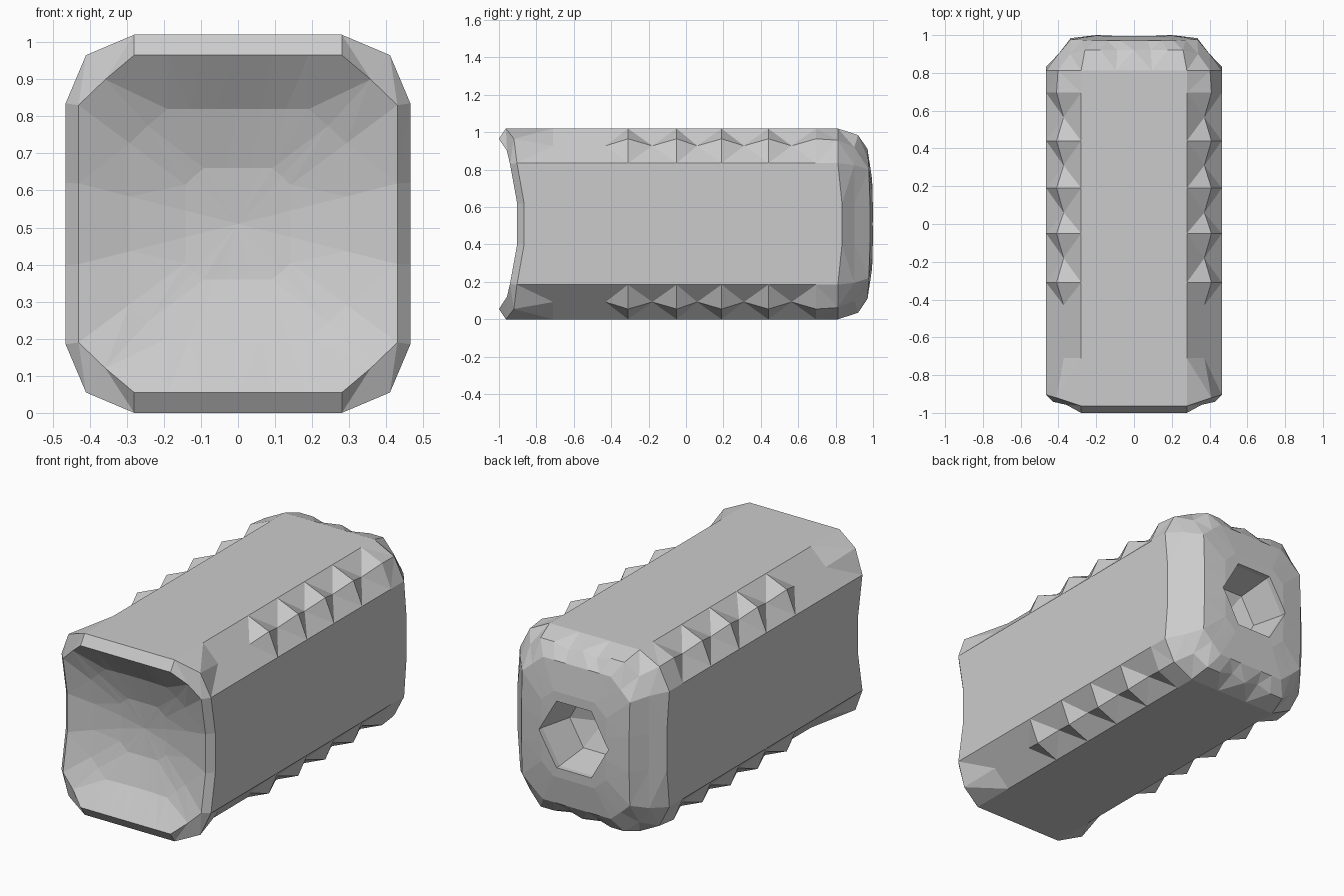
import bpy, bmesh, math

if "Cube" in bpy.data.objects:
    bpy.data.objects.remove(bpy.data.objects["Cube"])

MID_Z = 0.51


def section(hx, hz, cx, cz, m, dip=0.0):
    """Closed outline (x, dz): flat sides joined by corners whose middle
    point is flat (m=0) or bulged (m=1). dip notches top and bottom."""
    mx = (cx + hx) / 2 * (1 - m) + (hx - 0.055) * m
    mz = (cz + hz) / 2 * (1 - m) + (hz - 0.055) * m
    ts = [-1, -0.68, -0.34, 0, 0.34, 0.68, 1]
    top = [(cx * t, hz - (dip if abs(t) == 0.34 else 0)) for t in ts]
    side = [(hx, z) for z in (cz, 0.34 * cz, -0.34 * cz, -cz)]
    half = top + [(mx, mz)] + side + [(mx, -mz)]
    return half + [(-x, -z) for x, z in half]


def dish(x, dz):
    """Hollow of the striking face."""
    d = max(0, 1 - (dz / 0.455) ** 2) ** 0.8
    return -1 + 0.17 * (1 - (x / 0.68) ** 2) * d


bm = bmesh.new()
rings = []


def add_ring(pts, yfun):
    rings.append([bm.verts.new((x, yfun(x, z), MID_Z + z)) for x, z in pts])


full = (0.465, 0.51, 0.28, 0.325)
inner = section(0.43, 0.455, 0.28, 0.32, 0.15)

# hollow striking face, from the middle outwards
for s in (0.33, 0.68, 1.0):
    add_ring([(x * s, z * s) for x, z in inner], dish)
# front rim
rim = section(*full, 1)
rings.append([bm.verts.new((x, dish(a, b) + 0.037, MID_Z + z))
              for (x, z), (a, b) in zip(rim, inner)])

# body with notched corners
stations = [(-0.71, 0), (-0.43, 0), (-0.31, 1)]
for n in (-0.18, 0.06, 0.31, 0.565):
    stations += [(n, 0), (n + 0.13, 1)]
for y, m in stations:
    add_ring(section(*full, m), lambda x, z: y)

# rounded back end
add_ring(section(*full, 0.8),
         lambda x, z: 0.812 + (0.022 if abs(z) < 0.2 else 0))
add_ring(section(0.40, 0.475, 0.26, 0.315, 0.6, 0.025),
         lambda x, z: 0.92 - 0.02 * (abs(x) > 0.3))
add_ring(section(0.335, 0.40, 0.21, 0.29, 0.3),
         lambda x, z: 0.985 - 0.09 * z * z)
add_ring([(x * 0.6, z * 0.6) for x, z in section(0.335, 0.40, 0.21, 0.29, 0.3)],
         lambda x, z: 1.0 - 0.09 * z * z)

# skin between the rings, then close both ends
for a, b in zip(rings, rings[1:]):
    n = len(a)
    for i in range(n):
        j = (i + 1) % n
        bm.faces.new((a[i], a[j], b[j], b[i]))
for ring, y in ((rings[0], dish(0, 0)), (rings[-1], 1.0)):
    c = bm.verts.new((0, y, MID_Z))
    for i in range(len(ring)):
        bm.faces.new((ring[i], ring[(i + 1) % len(ring)], c))
bmesh.ops.triangulate(bm, faces=bm.faces[:])
bmesh.ops.recalc_face_normals(bm, faces=bm.faces[:])
me = bpy.data.meshes.new("hammer_head")
bm.to_mesh(me)
bm.free()
head = bpy.data.objects.new("hammer_head", me)
bpy.context.collection.objects.link(head)

# six-sided socket in the back
bm = bmesh.new()
loops = []
for y, r in ((1.1, 0.22), (0.97, 0.215), (0.79, 0.17)):
    loops.append([bm.verts.new((r * math.cos(k * math.pi / 3), y,
                                MID_Z + r * math.sin(k * math.pi / 3)))
                  for k in range(6)])
for a, b in zip(loops, loops[1:]):
    for i in range(6):
        j = (i + 1) % 6
        bm.faces.new((a[i], a[j], b[j], b[i]))
bm.faces.new(loops[0])
tip = bm.verts.new((0, 0.73, MID_Z))
for i in range(6):
    bm.faces.new((loops[-1][i], loops[-1][(i + 1) % 6], tip))
bmesh.ops.recalc_face_normals(bm, faces=bm.faces[:])
me = bpy.data.meshes.new("socket_cutter")
bm.to_mesh(me)
bm.free()
cutter = bpy.data.objects.new("socket_cutter", me)
bpy.context.collection.objects.link(cutter)
cutter.hide_render = True
cutter.display_type = 'WIRE'

mod = head.modifiers.new("socket", 'BOOLEAN')
mod.operation = 'DIFFERENCE'
mod.solver = 'EXACT'
mod.object = cutter
